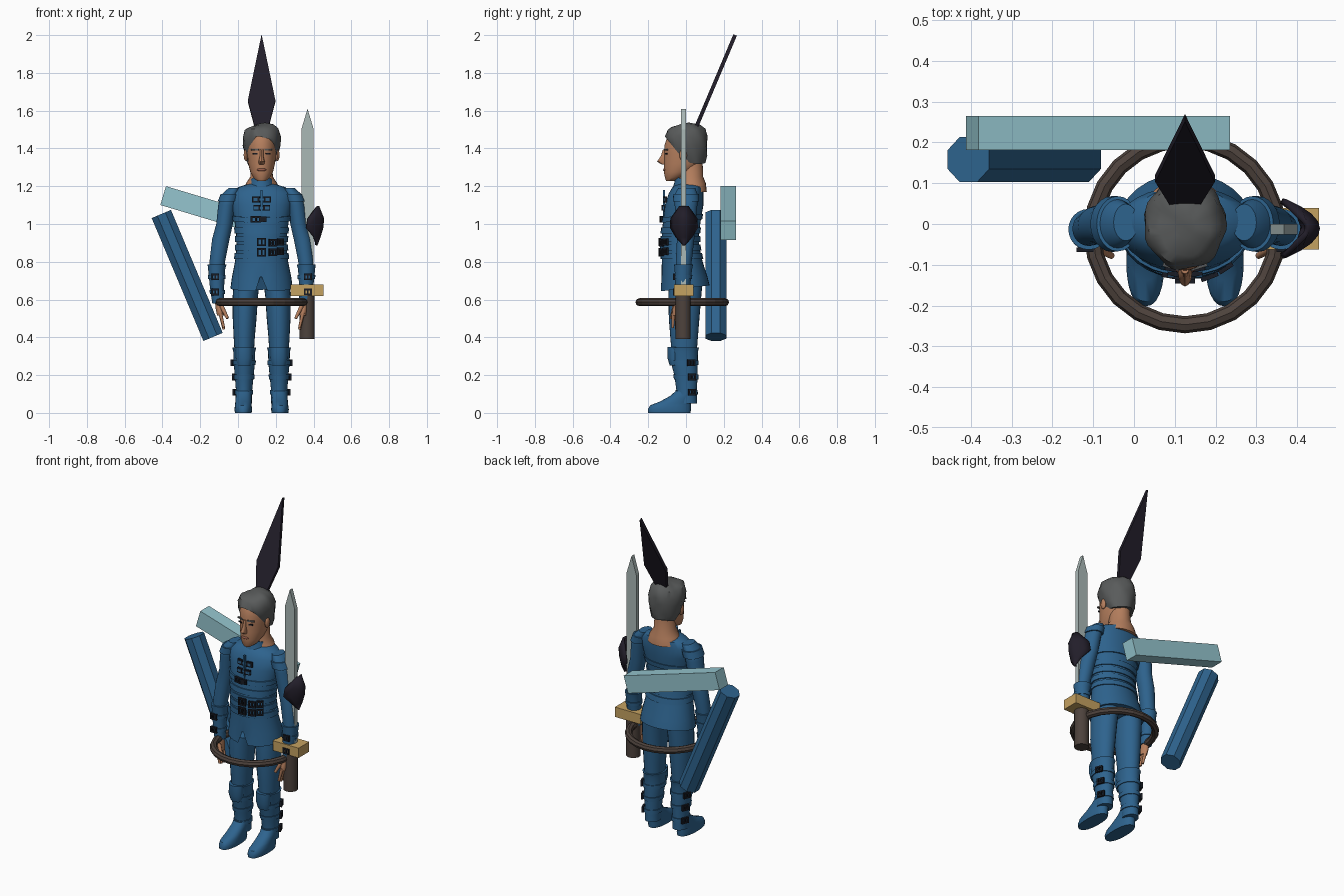
import bpy, bmesh, math
from mathutils import Matrix, Vector

if "Cube" in bpy.data.objects:
    bpy.data.objects.remove(bpy.data.objects["Cube"])

CX = .125  # the figure's own centre line
SIDES = ((-1, "right"), (1, "left"))


def material(name, *rgb):
    m = bpy.data.materials.new(name)
    m.use_nodes = True
    m.diffuse_color = (*rgb, 1)
    m.node_tree.nodes["Principled BSDF"].inputs["Base Color"].default_value = (*rgb, 1)
    return m


BLUE = material("blue cloth", .027, .125, .27)
TEAL = material("pale teal", .3, .56, .62)
STEEL = material("steel", .4, .48, .47)
GOLD = material("brass", .56, .36, .12)
BROWN = material("dark brown", .075, .055, .046)
SKIN = material("skin", .46, .21, .11)
HAIR = material("grey hair", .1, .105, .105)
DARK = material("dark violet", .016, .013, .023)
BLACK = material("black metal", .009, .011, .017)
LIP = material("lip", .3, .11, .07)


def finish(name, bm, mat, smooth=True, matrix=None):
    bmesh.ops.recalc_face_normals(bm, faces=bm.faces)
    mesh = bpy.data.meshes.new(name)
    bm.to_mesh(mesh)
    bm.free()
    mesh.materials.append(mat)
    if smooth:
        mesh.shade_smooth()
        mesh.set_sharp_from_angle(angle=math.radians(40))
    obj = bpy.data.objects.new(name, mesh)
    bpy.context.collection.objects.link(obj)
    if matrix:
        obj.matrix_world = matrix
    return obj


def loft(name, rings, mat, side=1, n=24, power=2, tilt=0, edit=None):
    """Skin a stack of oval rings (cx, cy, z, rx, ry), rising in z."""
    bm = bmesh.new()
    rows = []
    for cx, cy, z, rx, ry in rings:
        row = []
        for i in range(n):
            a = math.tau * i / n
            c, s = math.cos(a), math.sin(a)
            x = math.copysign(abs(c) ** (2 / power), c) * rx
            y = math.copysign(abs(s) ** (2 / power), s) * ry
            row.append(bm.verts.new((CX + side * (cx + x), cy + y, z + tilt * y)))
        rows.append(row)
    for low, high in zip(rows, rows[1:]):
        for i in range(n):
            j = (i + 1) % n
            bm.faces.new((low[i], low[j], high[j], high[i]))
    bm.faces.new(rows[0])
    bm.faces.new(rows[-1])
    if edit:
        edit(bm, rows)
    return finish(name, bm, mat)


def ring_at(rings, z, grow=0):
    for a, b in zip(rings, rings[1:]):
        if a[2] <= z <= b[2]:
            t = (z - a[2]) / (b[2] - a[2])
            r = [p + (q - p) * t for p, q in zip(a, b)]
            return r[0], r[1], z, r[3] + grow, r[4] + grow


def band(name, rings, z, half, grow=.007, mat=BLUE, side=1, tilt=0):
    return loft(name, [ring_at(rings, z - half, grow), ring_at(rings, z + half, grow)],
                mat, side, tilt=tilt)


def boxes(name, parts, mat, matrix=None):
    bm = bmesh.new()
    for centre, size in parts:
        bmesh.ops.create_cube(bm, size=1, matrix=Matrix.Translation(centre) @ Matrix.Diagonal((*size, 1)))
    return finish(name, bm, mat, False, matrix)


def buckle(name, loc, w, h, turn=0):
    t = .009
    bars = [((s * w / 2, 0, 0), (t, .012, h + t)) for s in (-1, 0, 1)]
    bars += [((0, 0, s * h / 2), (w, .012, t)) for s in (-1, 1)]
    boxes(name, bars, BLACK, Matrix.Translation(loc) @ Matrix.Rotation(turn, 4, "Z"))


def rod(name, a, b, r, mat, n=12, r2=None):
    a, b = Vector(a), Vector(b)
    bm = bmesh.new()
    bmesh.ops.create_cone(bm, cap_ends=True, segments=n, radius1=r, radius2=r if r2 is None else r2,
                          depth=(b - a).length, matrix=Matrix.Rotation(math.pi / n, 4, "Z"))
    turn = Vector((0, 0, 1)).rotation_difference(b - a).to_matrix().to_4x4()
    return finish(name, bm, mat, n > 8, Matrix.Translation((a + b) / 2) @ turn)


def plate(name, outline, thick, mat, matrix):
    bm = bmesh.new()
    face = bm.faces.new([bm.verts.new((x, -thick / 2, z)) for x, z in outline])
    new = bmesh.ops.extrude_face_region(bm, geom=[face])["geom"]
    bmesh.ops.translate(bm, vec=(0, thick, 0), verts=[v for v in new if isinstance(v, bmesh.types.BMVert)])
    return finish(name, bm, mat, False, matrix)


def ball(name, loc, size, mat):
    bm = bmesh.new()
    bmesh.ops.create_uvsphere(bm, u_segments=12, v_segments=8, radius=1,
                              matrix=Matrix.Translation(loc) @ Matrix.Diagonal((*size, 1)))
    return finish(name, bm, mat)


# Jacket with split skirt
torso = [(0, -.005, .66, .165, .13), (0, -.008, .72, .157, .122), (0, -.02, .8, .141, .108),
         (0, -.03, .88, .132, .1), (0, -.03, .95, .135, .098), (0, -.02, 1.03, .146, .1),
         (0, -.01, 1.1, .16, .102), (0, 0, 1.16, .165, .092), (0, .01, 1.195, .125, .082),
         (0, .015, 1.215, .06, .06)]


def split_skirt(bm, rows):
    for k, row in enumerate(rows[:2]):
        for v in row:
            v.co.z += .12 * v.co.y * (1 - k)
            if v.co.y < 0 and abs(v.co.x - CX) < .01 and k == 0:
                v.co.z += .1
                v.co.y += .015


loft("jacket", torso, BLUE, n=32, edit=split_skirt)
for k, z in enumerate((.83, .875, .92, .965)):
    band(f"waist_strap_{k}", torso, z, .016, .007)
band("chest_belt", torso, 1.03, .014, .008, tilt=.08)
loft("collar", [(0, .005, 1.17, .075, .075), (0, .005, 1.2, .063, .066), (0, .005, 1.232, .058, .062)],
     BLUE, tilt=-.3)


def front(x, z):
    _, cy, _, rx, ry = ring_at(torso, z, .01)
    return cy - ry * math.sqrt(1 - (x / rx) ** 2)


for x, z, w, h in ((-.03, 1.13, .03, .022), (.03, 1.13, .03, .022), (-.025, 1.085, .026, .02),
                   (.025, 1.085, .026, .02), (-.03, 1.025, .045, .025), (.01, 1.025, .02, .02),
                   (0, .905, .04, .035), (.06, .9, .035, .03), (.1, .905, .03, .03),
                   (0, .85, .04, .035), (.06, .85, .035, .03), (.1, .855, .03, .03)):
    buckle("jacket_buckle", (CX + x, front(x, z), z), w, h, x * 6)
for z in (1.13, 1.085):
    boxes("chest_tab", [((CX, front(0, z), z), (.085, .012, .014))], BLUE)
boxes("front_seam", [((CX, front(0, 1.1) + .005, 1.1), (.012, .012, .16))], BLUE)

# Head and face
loft("neck", [(0, .03, 1.17, .1, .08), (0, .03, 1.215, .083, .075), (0, .026, 1.25, .06, .065),
              (0, .022, 1.35, .053, .065)], SKIN)
loft("head", [(0, -.085, 1.228, .022, .02), (0, -.066, 1.243, .042, .045), (0, -.04, 1.275, .06, .077),
              (0, -.016, 1.32, .071, .1), (0, -.008, 1.37, .076, .107), (0, -.006, 1.42, .078, .107),
              (0, 0, 1.46, .074, .1), (0, 0, 1.5, .05, .075)], SKIN, n=32)
loft("nose", [(0, -.112, 1.315, .014, .016), (0, -.121, 1.33, .017, .032), (0, -.113, 1.36, .009, .02),
              (0, -.11, 1.395, .01, .012)], SKIN, n=12)
ball("lips", (CX, -.112, 1.287), (.025, .009, .008), LIP)


def comb(bm, rows):
    for v in bm.verts:
        dx = v.co.x - CX
        a = math.atan2(v.co.y, dx)
        wave = 1 + .035 * math.sin(7 * a + 40 * v.co.z)
        v.co.x, v.co.y = CX + dx * wave, v.co.y * wave
        v.co.z += .008 * math.sin(30 * dx + 25 * v.co.y)
    bmesh.ops.bisect_plane(bm, geom=bm.verts[:] + bm.edges[:] + bm.faces[:], dist=1e-5,
                           plane_co=(0, -.105, 1.455), plane_no=(0, .13, .105), clear_inner=True)


loft("hair", [(0, .03, 1.32, .07, .07), (0, .014, 1.36, .087, .096), (0, .006, 1.42, .098, .108),
              (0, 0, 1.46, .1, .112), (0, 0, 1.5, .087, .1), (0, -.004, 1.52, .062, .075),
              (0, -.006, 1.53, .025, .03)], HAIR, n=40, edit=comb)
for s, tag in SIDES:
    ball(f"{tag}_ear", (CX + s * .083, -.015, 1.365), (.012, .02, .032), SKIN)
    turn = Matrix.Rotation(s * .3, 4, "Z")
    for part, z, size, mat in (("brow", 1.393, (.042, .009, .008), HAIR), ("eye", 1.371, (.026, .006, .008), BLACK)):
        boxes(f"{tag}_{part}", [((0, 0, 0), size)], mat, Matrix.Translation((CX + s * .034, -.105, z)) @ turn)

# Arms, hands, legs and boots
arm = [(.238, -.015, .7, .036, .036), (.235, -.012, .8, .041, .042), (.216, -.002, .92, .046, .046),
       (.196, 0, 1.0, .044, .05), (.183, 0, 1.1, .047, .06), (.168, 0, 1.155, .046, .062),
       (.145, .004, 1.19, .03, .045)]
cuff = [(.23, -.022, .58, .031, .034), (.236, -.018, .66, .037, .039), (.238, -.014, .76, .045, .046),
        (.236, -.013, .785, .05, .05)]
hand = [(.218, -.038, .515, .018, .036), (.222, -.034, .55, .021, .036), (.228, -.025, .6, .02, .026)]
leg = [(.092, -.01, .3, .05, .065), (.092, -.01, .4, .056, .073), (.09, -.01, .5, .063, .081),
       (.086, -.006, .62, .067, .087), (.076, 0, .72, .07, .09)]
boot = [(.093, .005, .05, .043, .053), (.093, .003, .12, .043, .054), (.092, 0, .2, .05, .062),
        (.092, -.008, .26, .056, .07), (.092, -.012, .325, .058, .075), (.092, -.012, .345, .063, .081)]
foot = [(.097, -.088, 0, .044, .112), (.097, -.088, .018, .047, .114), (.097, -.082, .04, .044, .108),
        (.096, -.055, .06, .043, .083), (.095, -.018, .09, .042, .065), (.093, .002, .12, .042, .052)]
for s, tag in SIDES:
    loft(f"{tag}_sleeve", arm, BLUE, s)
    band(f"{tag}_shoulder_cap", arm, 1.14, .02, .008, side=s)
    loft(f"{tag}_cuff", cuff, BLUE, s)
    for z in (.64, .72):
        band(f"{tag}_cuff_strap", cuff, z, .01, .005, side=s)
        buckle(f"{tag}_cuff_buckle", (CX + s * .245, -.063, z), .032, .026)
    loft(f"{tag}_hand", hand, SKIN, s, n=16)
    for k in range(4):
        y = -.066 + .018 * k
        rod(f"{tag}_finger_{k}", (CX + s * .219, y, .53), (CX + s * .2, y - .004, .45 - .008 * (k in (1, 2))),
            .01, SKIN, 10, .007)
    rod(f"{tag}_thumb", (CX + s * .212, -.06, .565), (CX + s * .18, -.078, .5), .012, SKIN, 10, .008)
    loft(f"{tag}_trouser_leg", leg, BLUE, s)
    loft(f"{tag}_boot", boot, BLUE, s)
    loft(f"{tag}_foot", foot, BLUE, s, power=2.3)
    loft(f"{tag}_knee_guard", [(.092, -.06, .25, .036, .026), (.092, -.064, .29, .045, .034),
                               (.092, -.062, .35, .045, .036)], BLUE, s, n=12)
    for z in (.11, .19, .265):
        band(f"{tag}_boot_strap", boot, z, .012, .005, side=s)
        r = ring_at(boot, z, .009)
        buckle(f"{tag}_boot_buckle", (CX + s * (r[0] + r[3] * .9), r[1] + r[4] * .45, z), .034, .026,
               s * math.radians(112))

# Plume
plate("plume", [(-.028, 0), (.028, 0), (.073, .185), (0, .565), (-.073, .185)], .02, DARK,
      Matrix.Translation((CX, .04, 1.48)) @ Matrix.Rotation(-.4, 4, "X"))

# Sword
plate("blade", [(-.033, .65), (.033, .65), (.033, 1.5), (0, 1.61), (-.033, 1.5)], .026, STEEL,
      Matrix.Translation((.368, -.013, 0)))
boxes("sword_guard", [((.366, -.012, .65), (.174, .102, .06))], GOLD)
rod("sword_grip", (.366, -.015, .39), (.366, -.015, .63), .041, BROWN)

# Hoop around the hips
bpy.ops.mesh.primitive_torus_add(major_segments=24, minor_segments=8, major_radius=.227, minor_radius=.021,
                                 location=(CX, -.02, .586))
hoop = bpy.context.object
hoop.name = "hip_hoop"
hoop.data.materials.append(BROWN)

# Back pieces
boxes("back_block", [((0, 0, 0), (.644, .083, .104))], TEAL,
      Matrix.Translation((-.088, .223, 1.058)) @ Matrix.Rotation(math.radians(16.7), 4, "Y"))
rod("back_tube", (-.406, .158, 1.053), (-.132, .158, .402), .06, BLUE, 8)

# Curved elbow shield
bm = bmesh.new()
rows = []
for z, w, x in ((.885, .004, .42), (.93, .045, .437), (.98, .074, .452), (1.03, .072, .456), (1.095, .025, .43)):
    rows.append([bm.verts.new((x - .09 * (w * t / .075) ** 2, -.011 + w * t, z))
                 for t in (k / 4 for k in range(-4, 5))])
for low, high in zip(rows, rows[1:]):
    for i in range(8):
        bm.faces.new((low[i], low[i + 1], high[i + 1], high[i]))
shield = finish("elbow_shield", bm, DARK)
shield.modifiers.new("thickness", "SOLIDIFY").thickness = .014
